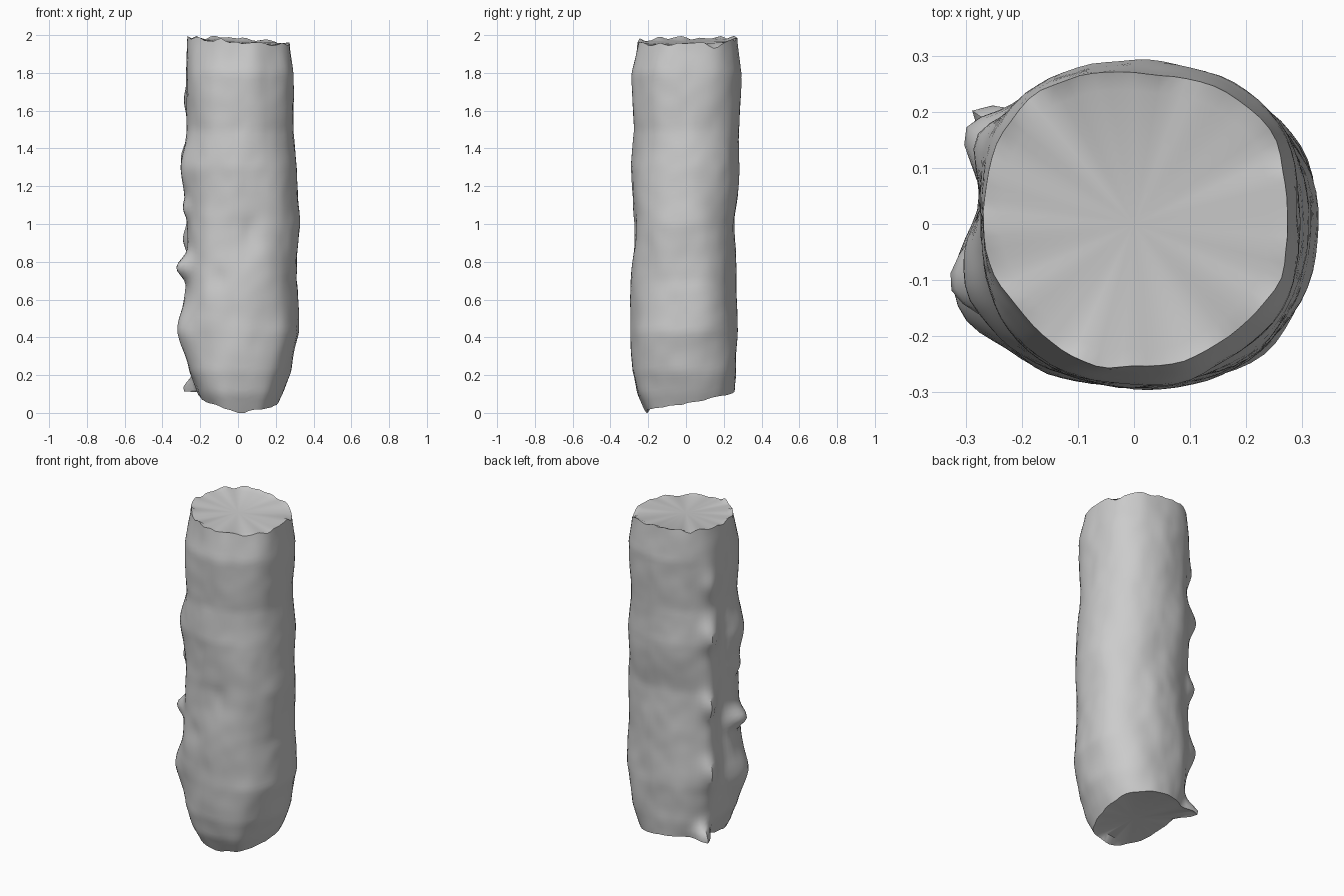
import bpy
import bmesh
from math import sin, cos, pi, radians, exp
from mathutils import Vector, noise

if "Cube" in bpy.data.objects:
    bpy.data.objects.remove(bpy.data.objects["Cube"])

SEGMENTS, RINGS = 72, 80

# Height, then the left (+x), right (-x), front and back half-widths
PROFILE = [
    (0.00, 0.19, 0.16, 0.21, 0.23),
    (0.10, 0.235, 0.21, 0.26, 0.255),
    (0.22, 0.28, 0.255, 0.285, 0.265),
    (0.43, 0.325, 0.28, 0.292, 0.272),
    (0.70, 0.308, 0.27, 0.287, 0.266),
    (1.00, 0.325, 0.275, 0.277, 0.256),
    (1.30, 0.308, 0.285, 0.288, 0.285),
    (1.50, 0.293, 0.272, 0.272, 0.278),
    (1.80, 0.295, 0.275, 0.287, 0.298),
    (2.00, 0.275, 0.272, 0.25, 0.268),
]

# Bumps and dents: azimuth, height, amount, angular width, vertical width
BUMPS = [
    (199, 0.77, 0.07, 14, 0.06),
    (203, 0.43, 0.06, 20, 0.15),
    (200, 1.30, 0.03, 18, 0.15),
    (200, 1.08, 0.025, 10, 0.05),
    (151, 1.65, 0.03, 10, 0.09),
    (151, 1.35, 0.045, 10, 0.09),
    (150, 0.92, 0.045, 10, 0.08),
    (150, 0.52, 0.045, 10, 0.09),
    (150, 0.85, 0.015, 9, 0.60),
    (145, 0.12, 0.115, 9, 0.07),
    (174, 0.90, -0.012, 10, 0.60),
    (250, 0.70, -0.015, 9, 0.07),
    (285, 0.95, -0.012, 10, 0.10),
    (315, 1.97, -0.022, 22, 0.18),
    (220, 1.97, -0.022, 22, 0.18),
]


def widths(z):
    for low, high in zip(PROFILE, PROFILE[1:]):
        if z <= high[0]:
            t = max(0, (z - low[0]) / (high[0] - low[0]))
            return [a + (b - a) * t for a, b in zip(low[1:], high[1:])]
    return PROFILE[-1][1:]


def surface_point(angle, z):
    left, right, front, back = widths(z)
    c, s = cos(angle), sin(angle)
    a, b = (left if c > 0 else right), (back if s > 0 else front)
    # Slightly squared oval
    power = 2.35
    radius = (abs(c / a) ** power + abs(s / b) ** power) ** (-1 / power)
    for azimuth, height, amount, wide, tall in BUMPS:
        da = (angle - radians(azimuth) + pi) % (2 * pi) - pi
        radius += amount * exp(-(da / radians(wide)) ** 2 - ((z - height) / tall) ** 2)
    # Lumpy weathering, coarse and fine
    spot = Vector((c, s, z * 2.2))
    radius += 0.012 * noise.noise(spot * 1.8) + 0.003 * noise.noise(spot * 5)
    return Vector((radius * c, radius * s, z))


def rim_noise(angle, seed):
    return noise.noise(Vector((cos(angle) * 4, sin(angle) * 4, seed)))


def dip(angle, azimuth, wide):
    return exp(-((angle - radians(azimuth)) / radians(wide)) ** 2)


def bottom_edge(angle):
    # Slanted break, lowest at the front
    slant = 0.072 + 0.045 * sin(angle) - 0.022 * cos(angle)
    return max(0, slant - 0.03 * dip(angle, 270, 16) + 0.012 * rim_noise(angle, 3))


def top_edge(angle):
    slant = 1.972 - 0.016 * cos(angle) + 0.010 * sin(angle)
    return min(2, slant - 0.035 * dip(angle, 34, 12) + 0.025 * rim_noise(angle, 9))


# Column wall
bm = bmesh.new()
rings = []
for j in range(RINGS + 1):
    ring = []
    for i in range(SEGMENTS):
        angle = 2 * pi * i / SEGMENTS
        low, high = bottom_edge(angle), top_edge(angle)
        ring.append(bm.verts.new(surface_point(angle, low + (high - low) * j / RINGS)))
    rings.append(ring)
for lower, upper in zip(rings, rings[1:]):
    for i in range(SEGMENTS):
        k = (i + 1) % SEGMENTS
        bm.faces.new((lower[i], lower[k], upper[k], upper[i]))


def cap(ring, height, slope_x, slope_y):
    # Ragged lip around a gently tilted flat
    inner = []
    for v in ring:
        x, y = v.co.x * 0.88, v.co.y * 0.88
        inner.append(bm.verts.new((x, y, height + slope_x * x + slope_y * y)))
    centre = bm.verts.new((0, 0, height))
    for i in range(SEGMENTS):
        k = (i + 1) % SEGMENTS
        bm.faces.new((ring[i], ring[k], inner[k], inner[i]))
        bm.faces.new((inner[i], inner[k], centre))


# Broken ends
cap(rings[0], 0.075, -0.08, 0.19)
cap(rings[-1], 1.965, -0.05, 0.03)
bmesh.ops.recalc_face_normals(bm, faces=bm.faces)

mesh = bpy.data.meshes.new("rough_column")
bm.to_mesh(mesh)
bm.free()
column = bpy.data.objects.new("rough_column", mesh)
bpy.context.collection.objects.link(column)

# Plain grey
grey = bpy.data.materials.new("plain_grey")
grey.use_nodes = True
colour = (0.6, 0.6, 0.6, 1)
grey.diffuse_color = colour
grey.node_tree.nodes["Principled BSDF"].inputs["Base Color"].default_value = colour
mesh.materials.append(grey)

bpy.ops.object.select_all(action="DESELECT")
column.select_set(True)
bpy.context.view_layer.objects.active = column
bpy.ops.object.shade_smooth_by_angle(angle=radians(40))
